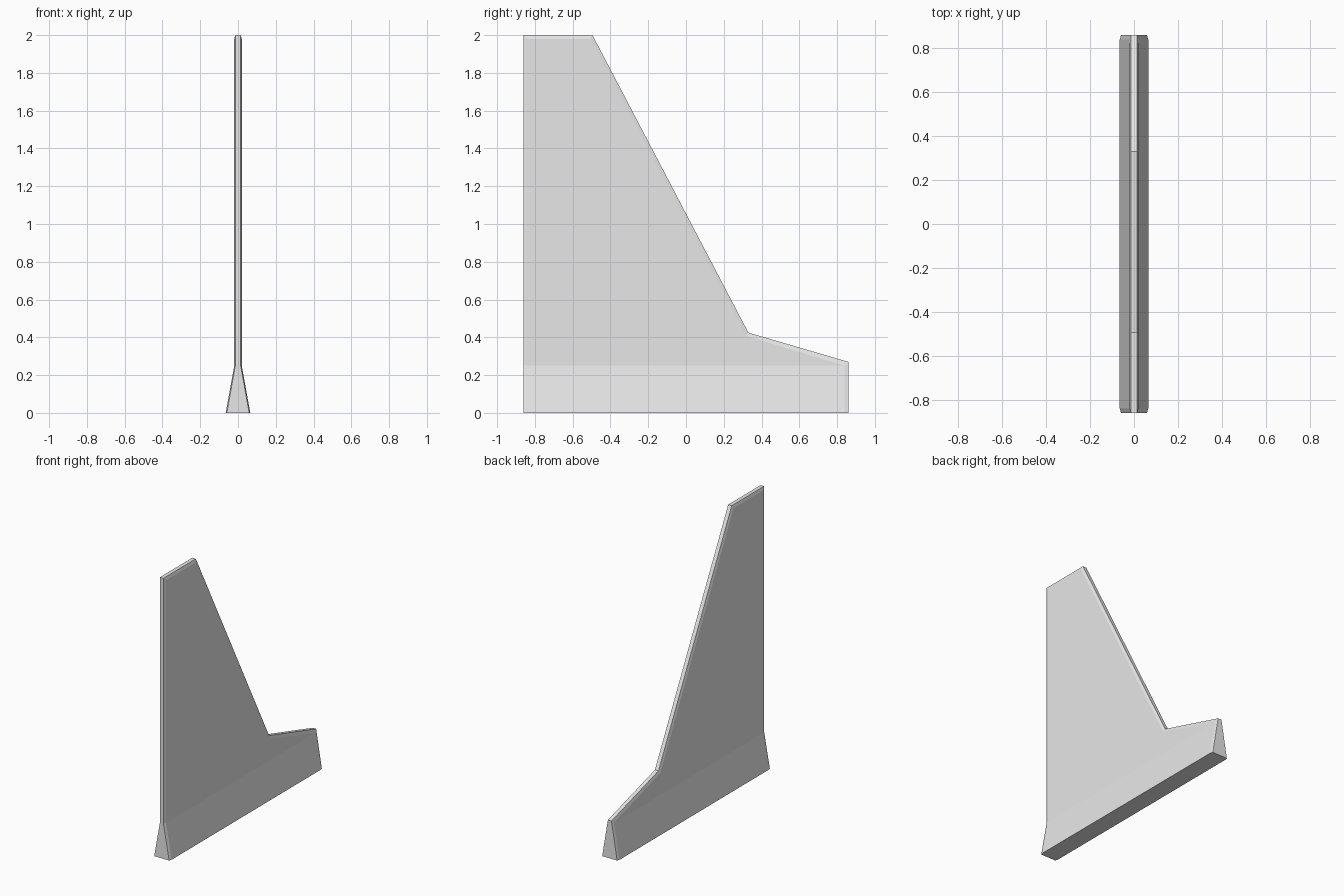
import bpy
import bmesh

cube = bpy.data.objects.get("Cube")
if cube:
    bpy.data.objects.remove(cube, do_unlink=True)

FLARE_TOP = 0.25   # height where the flared foot meets the blade
BLADE = 0.02       # half thickness of the blade
FOOT = 0.065       # half thickness at the ground

# Matching side outlines (y, z): the rim, and the rim's chamfer line
rim = [(-0.86, 0), (-0.86, 0.25), (-0.86, 2), (-0.495, 2),
       (0.33, 0.425), (0.86, 0.27), (0.86, 0)]
inner = [(-0.84, 0), (-0.84, 0.25), (-0.84, 1.98), (-0.507, 1.98),
         (0.317, 0.408), (0.84, 0.25), (0.84, 0)]


def half_width(z):
    t = max(0, 1 - z / FLARE_TOP)
    return BLADE + (FOOT - BLADE) * t


def ring(bm, outline, side, trim):
    return [bm.verts.new((side * (half_width(z) - trim), y, z)) for y, z in outline]


bm = bmesh.new()
rims, inners = [], []
for side in (-1, 1):
    outer = ring(bm, rim, side, 0.006)
    face = ring(bm, inner, side, 0)
    # flat blade side, then the flared foot side
    bm.faces.new(face[1:6])
    bm.faces.new((face[0], face[1], face[5], face[6]))
    # chamfer between side and rim
    for i in range(len(rim) - 1):
        bm.faces.new((outer[i], outer[i + 1], face[i + 1], face[i]))
    rims.append(outer)
    inners.append(face)

# edge faces joining both rims
left, right = rims
for i in range(len(rim) - 1):
    bm.faces.new((left[i], left[i + 1], right[i + 1], right[i]))

# underside
bm.faces.new((left[0], inners[0][0], inners[0][-1], left[-1],
              right[-1], inners[1][-1], inners[1][0], right[0]))
bmesh.ops.recalc_face_normals(bm, faces=bm.faces[:])

mesh = bpy.data.meshes.new("tail_fin")
bm.to_mesh(mesh)
bm.free()
fin = bpy.data.objects.new("tail_fin", mesh)
bpy.context.collection.objects.link(fin)

# plain light grey finish
grey = bpy.data.materials.new("light_grey")
grey.use_nodes = True
colour = (0.8, 0.8, 0.8, 1)
grey.diffuse_color = colour
grey.node_tree.nodes["Principled BSDF"].inputs["Base Color"].default_value = colour
mesh.materials.append(grey)
